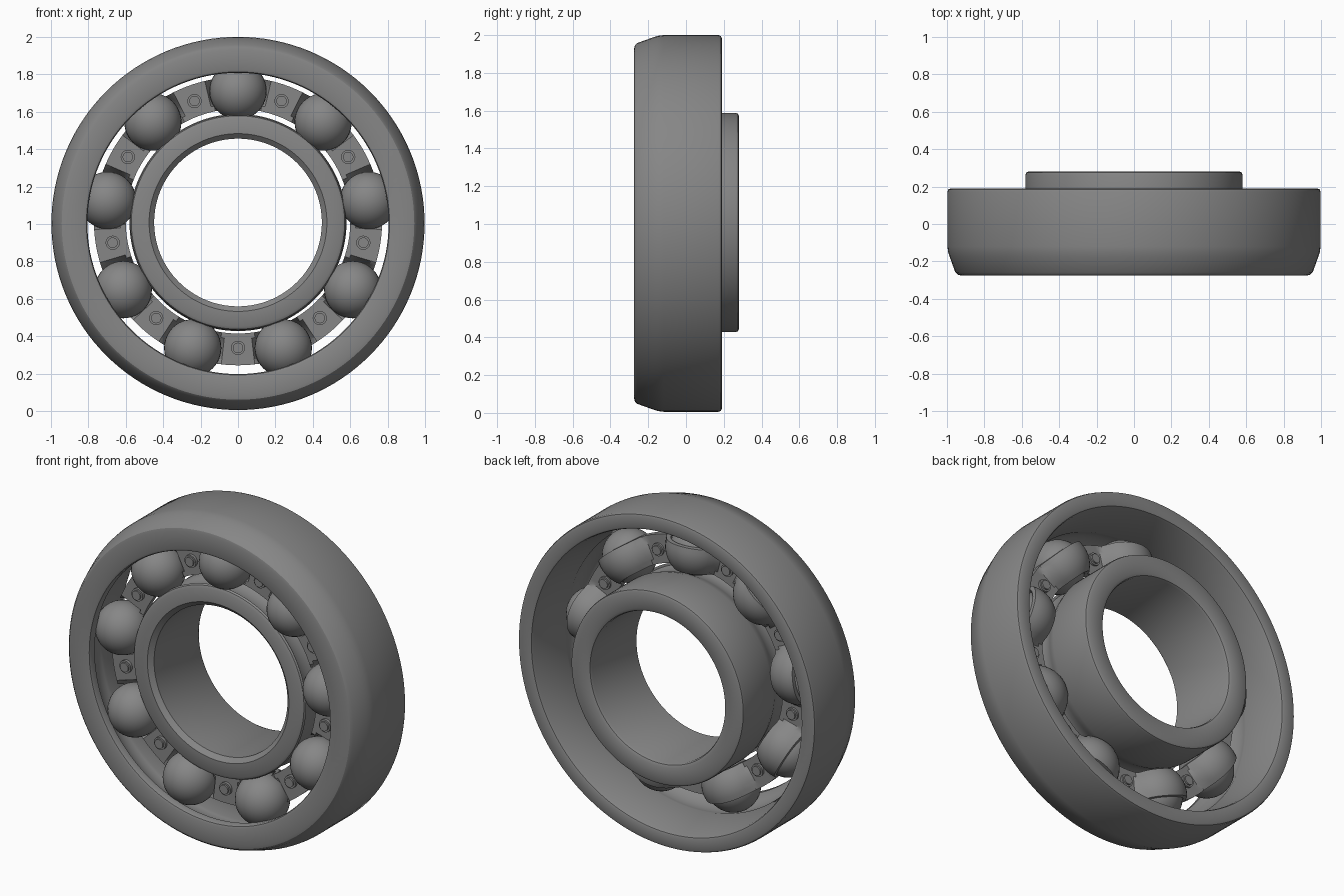
import bpy, bmesh, math
from math import sin, cos, pi, sqrt, radians

if "Cube" in bpy.data.objects:
    bpy.data.objects.remove(bpy.data.objects["Cube"])

CZ = 1.003            # height of the bearing axis (runs along y)
N = 9                 # number of balls
ORBIT, BALL_R, BALL_Y = 0.708, 0.153, -0.11

steel = bpy.data.materials.new("dark_steel")
steel.diffuse_color = (0.24, 0.24, 0.24, 1)
steel.use_nodes = True
steel.node_tree.nodes["Principled BSDF"].inputs["Base Color"].default_value = steel.diffuse_color


def finish(bm, name, angle=30):
    bmesh.ops.recalc_face_normals(bm, faces=bm.faces)
    me = bpy.data.meshes.new(name)
    bm.to_mesh(me)
    bm.free()
    me.materials.append(steel)
    ob = bpy.data.objects.new(name, me)
    bpy.context.collection.objects.link(ob)
    bpy.ops.object.select_all(action='DESELECT')
    ob.select_set(True)
    bpy.context.view_layer.objects.active = ob
    bpy.ops.object.shade_smooth_by_angle(angle=radians(angle))
    return ob


def grid_ring(name, seg, section, z=CZ):
    """Closed ring: section(angle) gives a closed loop of (radius, y)."""
    bm = bmesh.new()
    loops = []
    for i in range(seg):
        a = 2 * pi * i / seg
        loops.append([bm.verts.new((r * cos(a), y, z + r * sin(a)))
                      for r, y in section(a)])
    m = len(loops[0])
    for i in range(seg):
        p, q = loops[i], loops[(i + 1) % seg]
        for j in range(m):
            k = (j + 1) % m
            bm.faces.new((p[j], p[k], q[k], q[j]))
    return finish(bm, name)


def groove(start, end, sign, rad=BALL_R + 0.004, steps=8):
    """Raceway arc as (radius, y), angles measured from the radial direction."""
    return [(ORBIT + sign * rad * cos(t), BALL_Y + rad * sin(t))
            for t in (radians(start + (end - start) * i / steps)
                      for i in range(steps + 1))]


# Outer ring: softened front chamfer, retaining lip, raceway, flared open back
outer = [(0.925, -0.275), (0.942, -0.271), (0.955, -0.258), (0.985, -0.175),
         (0.993, -0.15), (0.997, -0.12), (0.997, 0.172), (0.992, 0.185),
         (0.98, 0.19), (0.918, 0.19), (0.908, 0.186), (0.902, 0.172)]
outer += groove(15, -38, 1)
outer += [(0.805, -0.225), (0.805, -0.258), (0.81, -0.27), (0.822, -0.275)]
grid_ring("outer_ring", 128, lambda a: outer)

# Inner ring: offset to the back, raceway near its front
inner = [(0.475, -0.19), (0.555, -0.19), (0.57, -0.182), (0.576, -0.17)]
inner += groove(-22, 28, -1)
inner += [(0.58, 0.0), (0.58, 0.262), (0.576, 0.274), (0.564, 0.28),
          (0.47, 0.28), (0.454, 0.272), (0.448, 0.258), (0.448, -0.165)]
grid_ring("inner_ring", 128, lambda a: inner, CZ + 0.005)

# Balls
angles = [pi / 2 + 2 * pi * i / N for i in range(N)]
for a in angles:
    bm = bmesh.new()
    bmesh.ops.create_uvsphere(bm, u_segments=32, v_segments=20, radius=BALL_R)
    bmesh.ops.translate(bm, verts=bm.verts, vec=(
        ORBIT * cos(a), BALL_Y, CZ + ORBIT * sin(a)))
    finish(bm, "ball", 60)


# Cage: wavy ribbon that wraps each ball from behind
def cage_y(r, a, rad, flat):
    d = (a - pi / 2 + pi / N) % (2 * pi / N) - pi / N
    dist2 = r * r + ORBIT ** 2 - 2 * r * ORBIT * cos(d)
    return BALL_Y + max(flat, sqrt(max(0, rad * rad - dist2)))


radii = [0.60 + 0.17 * i / 6 for i in range(7)]
grid_ring("cage", 216, lambda a:
          [(r, cage_y(r, a, BALL_R + 0.003, -0.005)) for r in radii] +
          [(r, cage_y(r, a, BALL_R + 0.025, 0.04)) for r in reversed(radii)],
          CZ + 0.012)

# Rivets between the balls
for a in angles:
    b = a + pi / N
    bm = bmesh.new()
    bmesh.ops.create_cone(bm, cap_ends=True, segments=20,
                          radius1=0.038, radius2=0.038, depth=0.09)
    caps = [e for e in bm.edges if abs(e.verts[0].co.z - e.verts[1].co.z) < 0.01]
    bmesh.ops.bevel(bm, geom=caps, offset=0.01, segments=2, affect='EDGES')
    for v in bm.verts:
        x, y, z = v.co
        v.co = (x + 0.68 * cos(b), z + BALL_Y + 0.018,
                y + CZ + 0.015 + 0.68 * sin(b))
    finish(bm, "rivet", 50)
